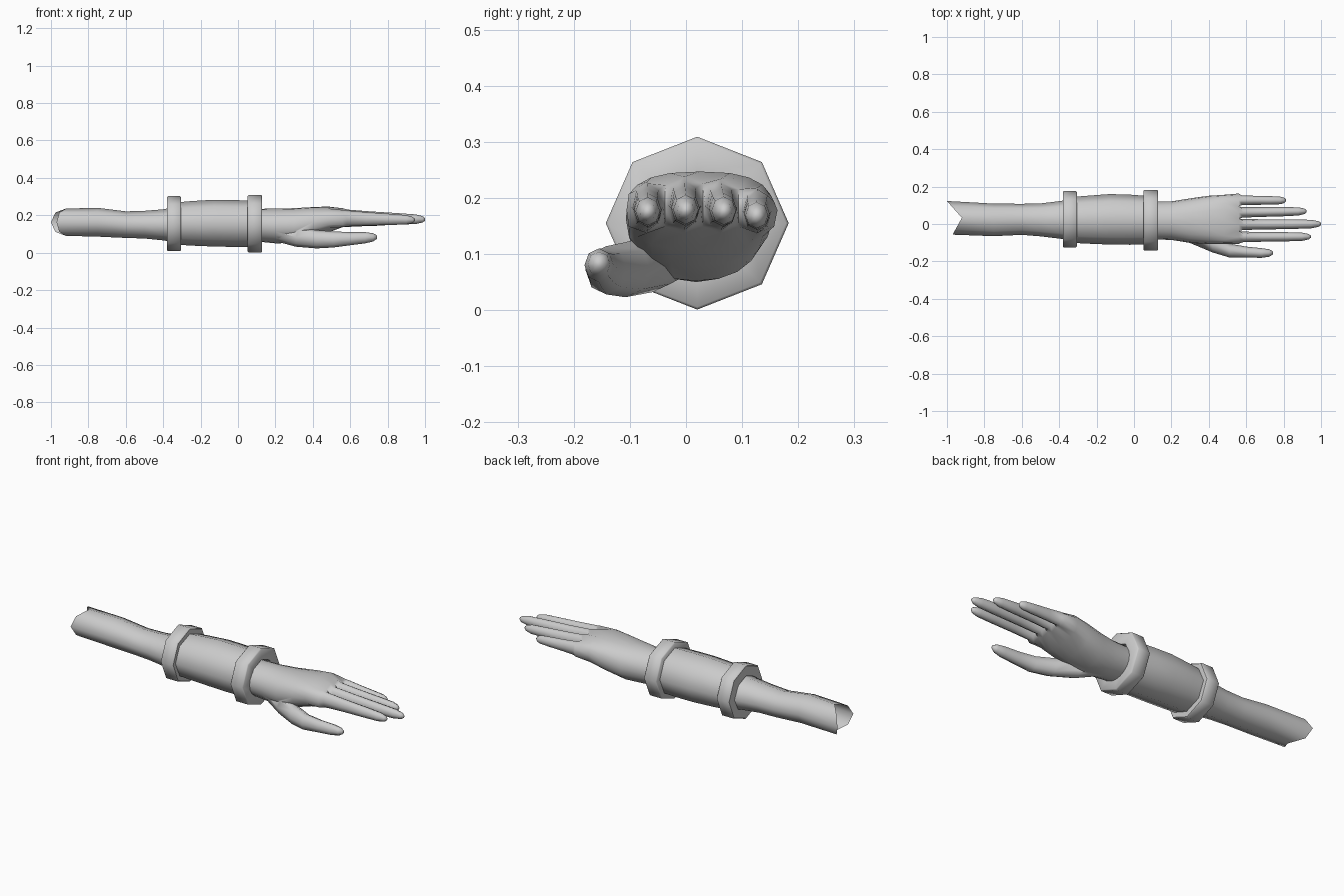
import bpy, bmesh, math
from mathutils import Vector

if "Cube" in bpy.data.objects:
    bpy.data.objects.remove(bpy.data.objects["Cube"])


def oval(x, yc, zc, hw, hh, sides=8, power=2.0):
    """Cross-section across the arm, starting at the +y side and going over the top."""
    pts = []
    for k in range(sides):
        a = 2 * math.pi * k / sides
        c, s = math.cos(a), math.sin(a)
        pts.append(Vector((x,
                           yc + hw * math.copysign(abs(c) ** (2 / power), c),
                           zc + hh * math.copysign(abs(s) ** (2 / power), s))))
    return pts


def bridge(bm, a, b):
    n = len(a)
    for k in range(n):
        bm.faces.new((a[k], a[(k + 1) % n], b[(k + 1) % n], b[k]))


def loft(bm, rings, start=None, cap_start=False, cap_end=False):
    """Skin a list of rings, optionally continuing from existing vertices."""
    prev = start
    for ring in rings:
        cur = [bm.verts.new(p) for p in ring]
        if prev:
            bridge(bm, prev, cur)
        elif cap_start:
            bm.faces.new(cur)
        prev = cur
    if cap_end:
        bm.faces.new(prev)
    return prev


def finish(bm, name, angle=50):
    bmesh.ops.recalc_face_normals(bm, faces=bm.faces)
    me = bpy.data.meshes.new(name)
    bm.to_mesh(me)
    bm.free()
    ob = bpy.data.objects.new(name, me)
    bpy.context.collection.objects.link(ob)
    smooth(ob, angle)
    return ob


def smooth(ob, angle):
    bpy.ops.object.select_all(action='DESELECT')
    ob.select_set(True)
    bpy.context.view_layer.objects.active = ob
    bpy.ops.object.shade_smooth_by_angle(angle=math.radians(angle))


# Forearm: open tube with a notched end
bm = bmesh.new()
first = oval(-0.95, 0.033, 0.163, 0.09, 0.073)
for p in first:
    d = (p.y - 0.033) / 0.09
    p.x = -0.92 - (0.08 if d > 0 else 0.05) * abs(d)
loft(bm, [first,
          oval(-0.75, 0.022, 0.163, 0.087, 0.077),
          oval(-0.60, 0.025, 0.150, 0.083, 0.071),
          oval(-0.50, 0.022, 0.150, 0.088, 0.074),
          oval(-0.40, 0.022, 0.149, 0.100, 0.083),
          oval(-0.33, 0.022, 0.150, 0.110, 0.095)])
finish(bm, "forearm", 70)

# Sleeve between the two cuffs
bm = bmesh.new()
loft(bm, [oval(-0.34, 0.022, 0.156, 0.122, 0.112),
          oval(-0.25, 0.023, 0.157, 0.128, 0.119),
          oval(-0.13, 0.025, 0.158, 0.135, 0.125),
          oval(-0.02, 0.023, 0.156, 0.134, 0.125),
          oval(0.09, 0.020, 0.155, 0.128, 0.124)])
finish(bm, "sleeve")

# Eight-sided cuffs
for name, x0, x1, yc, hw, hh in (("rear_cuff", -0.38, -0.306, 0.025, 0.151, 0.147),
                                 ("wrist_cuff", 0.052, 0.128, 0.020, 0.163, 0.154)):
    bm = bmesh.new()
    profile = [(x0, 0.6), (x0, 0.97), (x0 + 0.005, 1), (x1 - 0.005, 1), (x1, 0.97), (x1, 0.6)]
    rings = [[bm.verts.new(p) for p in oval(x, yc, 0.155, hw * r, hh * r)] for x, r in profile]
    for i in range(len(rings)):
        bridge(bm, rings[i], rings[(i + 1) % len(rings)])
    finish(bm, name)

# Palm, ending in a knuckle row shaped for four fingers
bm = bmesh.new()
bounds = [0.157, 0.094, 0.030, -0.037, -0.102]
row = []
for i in range(4):
    row += [bounds[i], (bounds[i] + bounds[i + 1]) / 2]
row.append(bounds[4])
top, bottom = [], []
for j, y in enumerate(row):
    dip = 0.012 if j % 2 == 0 else 0
    top.append(Vector((0.56, y, 0.238 - 1.5 * (y - 0.01) ** 2 - dip)))
    bottom.append(Vector((0.56, y, 0.137 + dip)))
knuckles = [Vector((0.56, 0.163, 0.178))] + top + [Vector((0.56, -0.106, 0.178))] + bottom[::-1]
end = loft(bm, [oval(0.08, 0.018, 0.148, 0.100, 0.086, 20),
                oval(0.20, 0.018, 0.143, 0.103, 0.093, 20),
                oval(0.30, 0.018, 0.145, 0.119, 0.093, 20, 2.2),
                oval(0.40, 0.022, 0.162, 0.129, 0.082, 20, 2.4),
                oval(0.48, 0.025, 0.177, 0.131, 0.070, 20, 2.6),
                knuckles], cap_start=True)

# Fingers grown out of the knuckle row: base y, tip y, length end, width, z drop
mids = [end[0]] + [bm.verts.new((0.56, b, 0.18)) for b in bounds[1:4]] + [end[10]]
fingers = [(0.127, 0.126, 0.812, 0.026, 0.010), (0.062, 0.068, 0.922, 0.028, 0.002),
           (-0.003, 0.000, 1.000, 0.029, 0.000), (-0.069, -0.068, 0.945, 0.028, 0.003)]
shape = [(0.06, 1.00, 0.044), (0.33, 0.93, 0.037), (0.65, 0.88, 0.031),
         (0.88, 0.78, 0.026), (0.97, 0.52, 0.017), (1.0, 0.22, 0.007)]
for i, (yb, yt, tip, w, drop) in enumerate(fingers):
    j = 2 * i
    start = ([mids[i]] + [end[1 + j + k] for k in range(3)] +
             [mids[i + 1]] + [end[19 - j - k] for k in (2, 1, 0)])
    rings = [oval(0.56 + (tip - 0.56) * t, yb + (yt - yb) * t, 0.187 - 0.009 * t - drop,
                  w * f, h * (w / 0.029)) for t, f, h in shape]
    loft(bm, rings, start, cap_end=True)
hand = finish(bm, "hand", 70)

# Thumb, merged into the palm
bm = bmesh.new()
stations = [(0.20, -0.010, 0.112, 0.050, 0.050), (0.31, -0.060, 0.083, 0.046, 0.051),
            (0.42, -0.108, 0.072, 0.044, 0.049), (0.51, -0.142, 0.071, 0.037, 0.043),
            (0.60, -0.150, 0.075, 0.029, 0.035), (0.68, -0.155, 0.080, 0.026, 0.030),
            (0.722, -0.155, 0.082, 0.020, 0.022), (0.742, -0.155, 0.083, 0.009, 0.010)]
loft(bm, [oval(*s) for s in stations], cap_start=True, cap_end=True)
thumb = finish(bm, "thumb", 70)
mod = hand.modifiers.new("thumb_union", 'BOOLEAN')
mod.operation = 'UNION'
mod.solver = 'EXACT'
mod.object = thumb
bpy.context.view_layer.objects.active = hand
bpy.ops.object.modifier_apply(modifier=mod.name)
bpy.data.objects.remove(thumb)
smooth(hand, 70)
